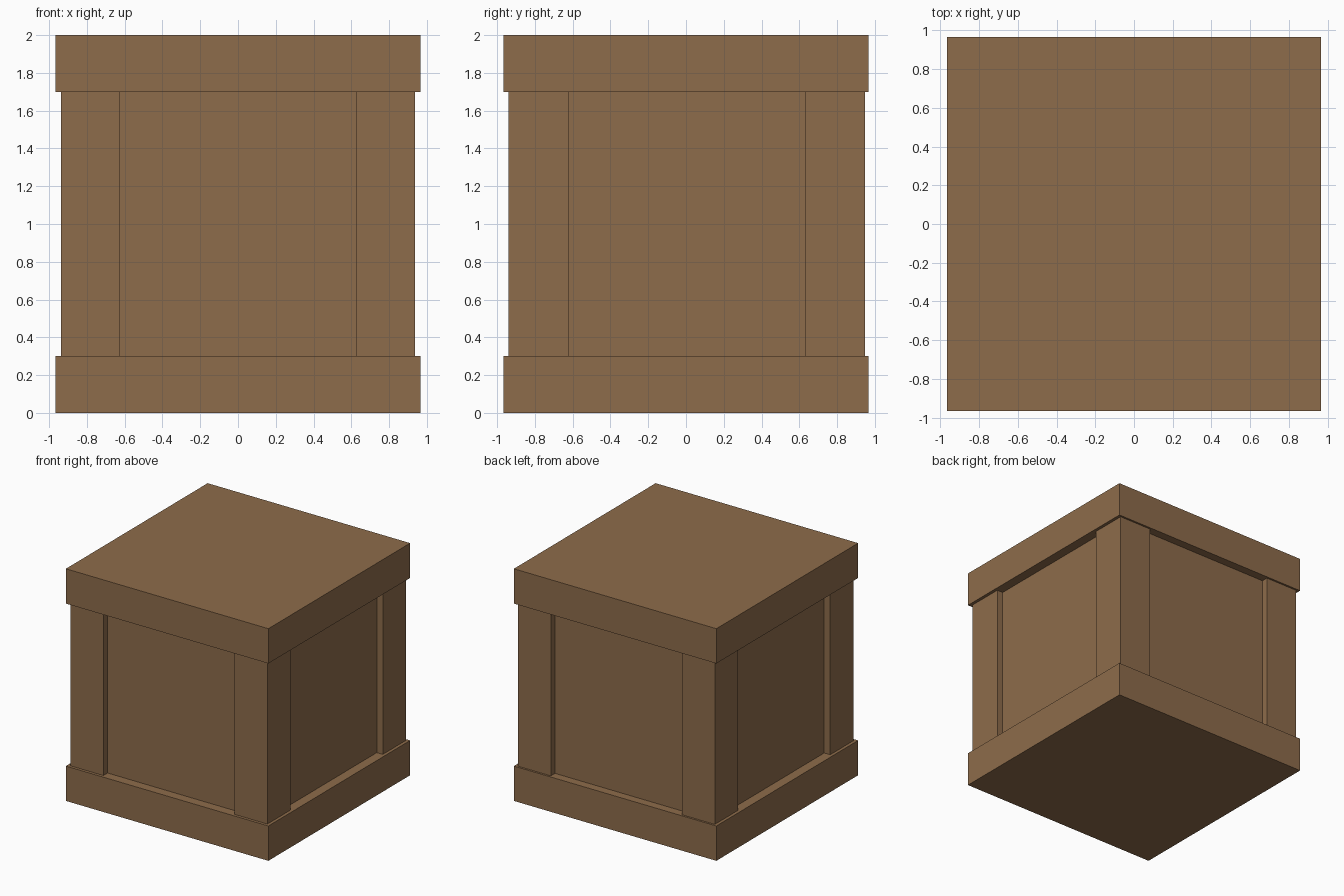
import bpy

if "Cube" in bpy.data.objects:
    bpy.data.objects.remove(bpy.data.objects["Cube"])

wood = bpy.data.materials.new("brown_wood")
wood.diffuse_color = (0.27, 0.15, 0.07, 1)
wood.use_nodes = True
wood.node_tree.nodes["Principled BSDF"].inputs["Base Color"].default_value = wood.diffuse_color


def box(name, lo, hi):
    bpy.ops.mesh.primitive_cube_add(size=1)
    ob = bpy.context.object
    ob.name = name
    ob.location = [(a + b) / 2 for a, b in zip(lo, hi)]
    ob.scale = [b - a for a, b in zip(lo, hi)]
    bpy.ops.object.transform_apply(location=True, rotation=False, scale=True)
    ob.data.materials.append(wood)
    return ob


SLAB = 0.965                 # half width of lid and base
PX, PY = 0.938, 0.944        # outer half extents of the posts
IX, IY = 0.625, 0.627        # inner edges of the posts
DEPTH = 0.057                # panel recess
OFF = 0.004                  # slight shift of the body towards the back
Z0, Z1 = 0.3, 1.7

# base and lid slabs
box("base", (-SLAB, -SLAB, 0), (SLAB, SLAB, Z0))
box("lid", (-SLAB, -SLAB, Z1), (SLAB, SLAB, 2))

# recessed panel body
cx, cy = PX - DEPTH, PY - DEPTH
box("panel_body", (-cx, -cy + OFF, Z0), (cx, cy + OFF, Z1))

# four corner posts
for sx, side in ((-1, "left"), (1, "right")):
    for sy, end in ((-1, "front"), (1, "back")):
        xs = sorted((sx * IX, sx * PX))
        ys = sorted((sy * IY, sy * PY))
        box(f"{end}_{side}_post", (xs[0], ys[0] + OFF, Z0), (xs[1], ys[1] + OFF, Z1))
